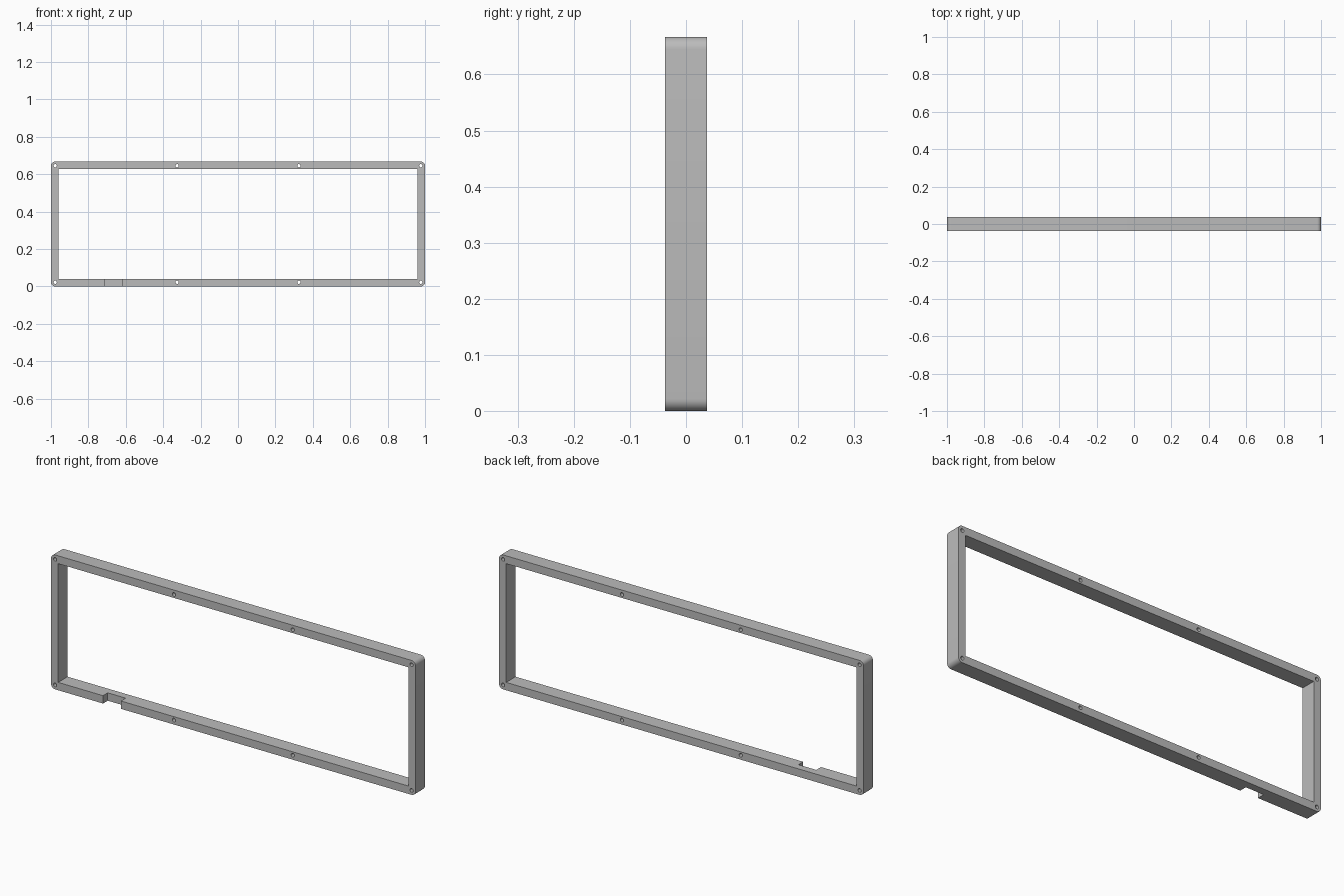
import bpy
import bmesh
from math import radians
from mathutils import Matrix, Vector

if "Cube" in bpy.data.objects:
    bpy.data.objects.remove(bpy.data.objects["Cube"], do_unlink=True)

HEIGHT, DEPTH, BAR, CORNER = 0.667, 0.074, 0.039, 0.022
HOLE_RADIUS, HOLE_INSET = 0.009, 0.022

grey = bpy.data.materials.new("mid grey")
grey.use_nodes = True
colour = (0.5, 0.5, 0.5, 1)
grey.diffuse_color = colour
grey.node_tree.nodes["Principled BSDF"].inputs["Base Color"].default_value = colour


def add_box(bm, low, high):
    low, high = Vector(low), Vector(high)
    matrix = Matrix.Translation((low + high) / 2) @ Matrix.Diagonal((*(high - low), 1))
    bmesh.ops.create_cube(bm, size=1, matrix=matrix)


def make_object(name, bm):
    mesh = bpy.data.meshes.new(name)
    bm.to_mesh(mesh)
    bm.free()
    mesh.materials.append(grey)
    obj = bpy.data.objects.new(name, mesh)
    bpy.context.collection.objects.link(obj)
    return obj


# Outer block with rounded corners seen from the front
bm = bmesh.new()
add_box(bm, (-1, -DEPTH / 2, 0), (1, DEPTH / 2, HEIGHT))
depth_edges = [e for e in bm.edges if abs(e.verts[0].co.y - e.verts[1].co.y) > DEPTH / 2]
bmesh.ops.bevel(bm, geom=depth_edges, offset=CORNER, segments=8, profile=0.5, affect='EDGES')
frame = make_object("frame", bm)

# Rectangular opening
bm = bmesh.new()
add_box(bm, (BAR - 1, -DEPTH, BAR), (1 - BAR, DEPTH, HEIGHT - BAR))
opening = make_object("opening_cutter", bm)

# Half-depth notch in the front of the lower bar
bm = bmesh.new()
add_box(bm, (-0.715, -DEPTH, -BAR), (-0.617, 0, BAR * 2))
notch = make_object("notch_cutter", bm)

# Evenly spaced screw holes along both long bars
bm = bmesh.new()
span = 1 - HOLE_INSET
for z in (HOLE_INSET, HEIGHT - HOLE_INSET):
    for i in range(4):
        x = span * (2 * i / 3 - 1)
        matrix = Matrix.Translation((x, 0, z)) @ Matrix.Rotation(radians(90), 4, 'X')
        bmesh.ops.create_cone(bm, cap_ends=True, segments=24, radius1=HOLE_RADIUS,
                              radius2=HOLE_RADIUS, depth=DEPTH * 2, matrix=matrix)
holes = make_object("screw_hole_cutter", bm)

# Cut the frame, then discard the cutters
bpy.ops.object.select_all(action='DESELECT')
frame.select_set(True)
bpy.context.view_layer.objects.active = frame
for cutter in (opening, notch, holes):
    cutter.hide_render = True
    cut = frame.modifiers.new(cutter.name, 'BOOLEAN')
    cut.operation = 'DIFFERENCE'
    cut.solver = 'EXACT'
    cut.object = cutter
    bpy.ops.object.modifier_apply(modifier=cut.name)
    bpy.data.objects.remove(cutter, do_unlink=True)

bpy.ops.object.shade_smooth_by_angle(angle=radians(30))
